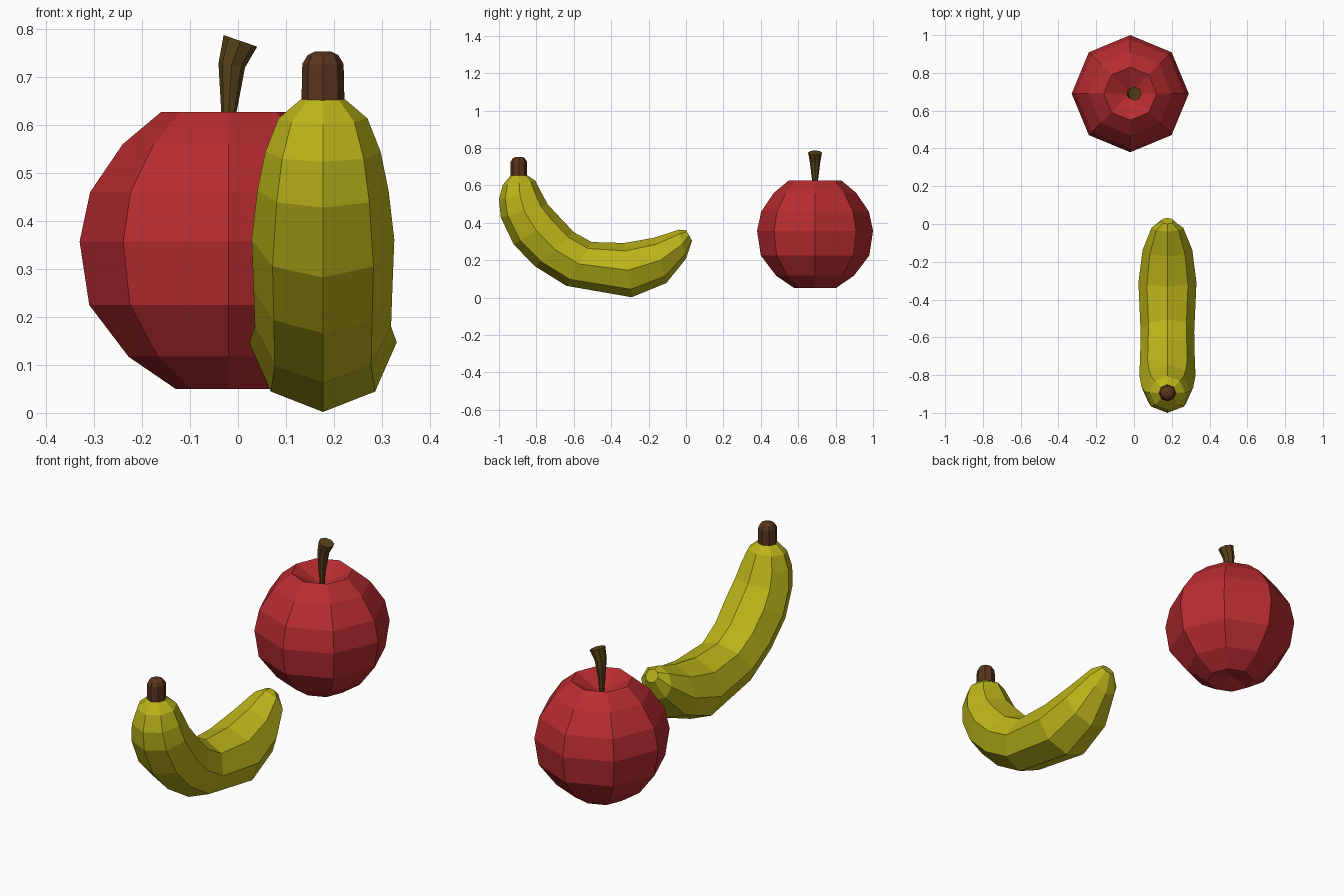
import bpy, bmesh, math
from mathutils import Vector

if "Cube" in bpy.data.objects:
    bpy.data.objects.remove(bpy.data.objects["Cube"])

SIDES = 8


def material(name, rgb):
    m = bpy.data.materials.new(name)
    m.diffuse_color = (*rgb, 1)
    m.use_nodes = True
    m.node_tree.nodes["Principled BSDF"].inputs["Base Color"].default_value = m.diffuse_color
    return m


def loft(name, rings, mat):
    """Skin 8-sided rings given as (centre, u axis, v axis) and cap both ends."""
    bm = bmesh.new()
    loops = []
    for c, u, v in rings:
        loop = []
        for i in range(SIDES):
            a = 2 * math.pi * i / SIDES
            loop.append(bm.verts.new(Vector(c) + Vector(u) * math.cos(a) + Vector(v) * math.sin(a)))
        loops.append(loop)
    for a, b in zip(loops, loops[1:]):
        for i in range(SIDES):
            j = (i + 1) % SIDES
            bm.faces.new((a[i], a[j], b[j], b[i]))
    bm.faces.new(loops[0][::-1])
    bm.faces.new(loops[-1])
    bmesh.ops.recalc_face_normals(bm, faces=bm.faces)
    mesh = bpy.data.meshes.new(name)
    bm.to_mesh(mesh)
    bm.free()
    mesh.materials.append(mat)
    ob = bpy.data.objects.new(name, mesh)
    bpy.context.collection.objects.link(ob)
    return ob


def flat_ring(x, y, z, r, tilt=0.0):
    """Ring about a vertical axis, optionally tilted towards +x."""
    u = (r * math.cos(tilt), 0, -r * math.sin(tilt))
    return ((x, y, z), u, (0, r, 0))


red = material("apple_red", (0.48, 0.025, 0.03))
yellow = material("banana_yellow", (0.50, 0.46, 0.01))
apple_brown = material("apple_stem_brown", (0.10, 0.055, 0.010))
banana_brown = material("banana_stem_brown", (0.10, 0.035, 0.012))

# Apple body: radius/height profile with a dimple at top and bottom
AX, AY = -0.02, 0.69
profile = [(0.01, 0.075), (0.11, 0.05), (0.208, 0.117), (0.29, 0.225), (0.31, 0.357),
           (0.288, 0.46), (0.22, 0.56), (0.14, 0.627), (0.02, 0.565)]
loft("apple_body", [flat_ring(AX, AY, z, r) for r, z in profile], red)

# Apple stem: flares upward and leans to the right
loft("apple_stem", [
    flat_ring(-0.019, AY, 0.55, 0.010),
    flat_ring(-0.019, AY, 0.627, 0.016, 0.05),
    flat_ring(-0.013, AY, 0.724, 0.028, 0.15),
    flat_ring(0.005, AY, 0.775, 0.037, 0.33)], apple_brown)

# Banana body: outer (y, z) and inner (y, z) edge of each cross-section
BX = 0.177
sections = [
    ((-0.938, 0.652), (-0.850, 0.654)),
    ((-0.980, 0.602), (-0.805, 0.625)),
    ((-1.000, 0.523), (-0.775, 0.565)),
    ((-0.990, 0.428), (-0.740, 0.500)),
    ((-0.920, 0.282), (-0.685, 0.440)),
    ((-0.805, 0.166), (-0.600, 0.350)),
    ((-0.640, 0.063), (-0.505, 0.297)),
    ((-0.290, 0.002), (-0.330, 0.292)),
    ((-0.105, 0.078), (-0.170, 0.320)),
    ((0.000, 0.208), (-0.040, 0.363)),
    ((0.032, 0.305), (0.000, 0.361))]
rings = []
for o, i in sections:
    outer, inner = Vector((BX, *o)), Vector((BX, *i))
    u = (outer - inner) / 2
    rings.append(((outer + inner) / 2, u, (u.length * 1.05, 0, 0)))
loft("banana_body", rings, yellow)

# Banana stem: stubby post with a bevelled end
loft("banana_stem", [flat_ring(BX, -0.894, z, r) for z, r in
                     [(0.64, 0.045), (0.727, 0.043), (0.745, 0.032), (0.753, 0.016)]], banana_brown)
